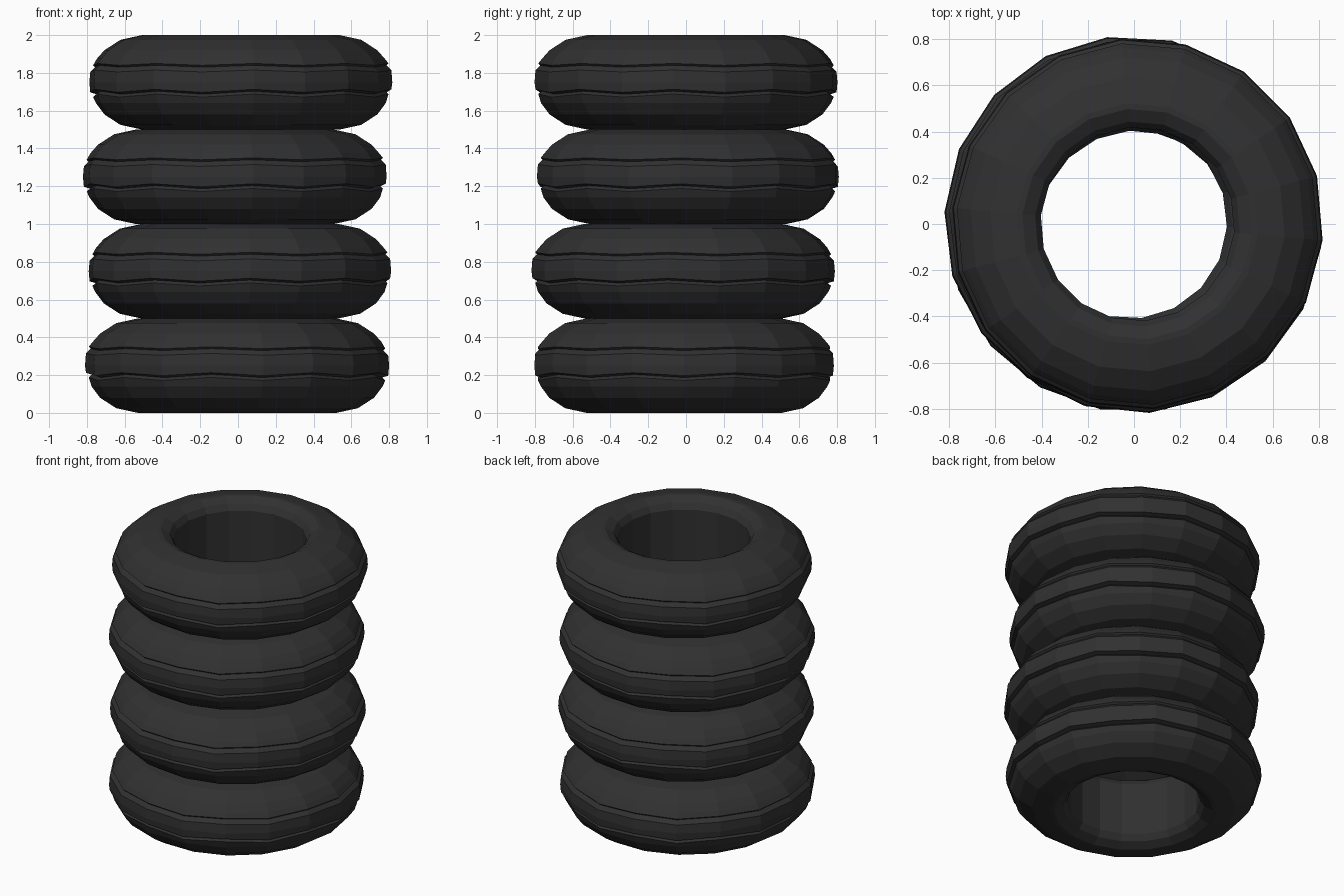
import bpy, bmesh, math

if "Cube" in bpy.data.objects:
    bpy.data.objects.remove(bpy.data.objects["Cube"])

SIDES = 18

rubber = bpy.data.materials.new("dark rubber")
rubber.diffuse_color = (0.03, 0.03, 0.03, 1)
rubber.use_nodes = True
rubber.node_tree.nodes["Principled BSDF"].inputs["Base Color"].default_value = rubber.diffuse_color

# Closed tyre cross-section: radius, height, zigzag amount (tread grooves)
PROFILE = [
    (0.42, 0.07, 0), (0.445, 0.03, 0), (0.50, 0.0, 0), (0.525, 0.0, 0),
    (0.64, 0.025, 0), (0.725, 0.08, 0), (0.77, 0.14, 0),
    (0.785, 0.18, 0.008), (0.768, 0.195, 0.008), (0.80, 0.205, 0.008),
    (0.805, 0.25, 0), (0.80, 0.31, 0.005), (0.775, 0.335, 0.005),
    (0.785, 0.345, 0.005), (0.765, 0.375, 0), (0.725, 0.42, 0),
    (0.64, 0.475, 0), (0.525, 0.5, 0), (0.50, 0.5, 0),
    (0.445, 0.47, 0), (0.42, 0.43, 0),
]


def tyre(name, x, y, z, phase):
    bm = bmesh.new()
    rings = []
    for i in range(SIDES):
        a = math.radians(phase) + 2 * math.pi * i / SIDES
        wave = 1 if i % 2 else -1
        rings.append([bm.verts.new((r * math.cos(a), r * math.sin(a), h + w * wave))
                      for r, h, w in PROFILE])
    n = len(PROFILE)
    for i in range(SIDES):
        a, b = rings[i], rings[(i + 1) % SIDES]
        for j in range(n):
            k = (j + 1) % n
            bm.faces.new((a[j], b[j], b[k], a[k]))
    bmesh.ops.recalc_face_normals(bm, faces=bm.faces)
    mesh = bpy.data.meshes.new(name)
    bm.to_mesh(mesh)
    bm.free()
    mesh.materials.append(rubber)
    ob = bpy.data.objects.new(name, mesh)
    ob.location = (x, y, z)
    bpy.context.collection.objects.link(ob)


# Stack of four tyres, slightly shifted and turned
tyre("bottom_tyre", -0.005, -0.01, 0.0, 0)
tyre("lower_middle_tyre", 0.01, -0.015, 0.5, 14)
tyre("upper_middle_tyre", -0.017, 0.01, 1.0, 17)
tyre("top_tyre", 0.015, 0.0, 1.5, 15)
